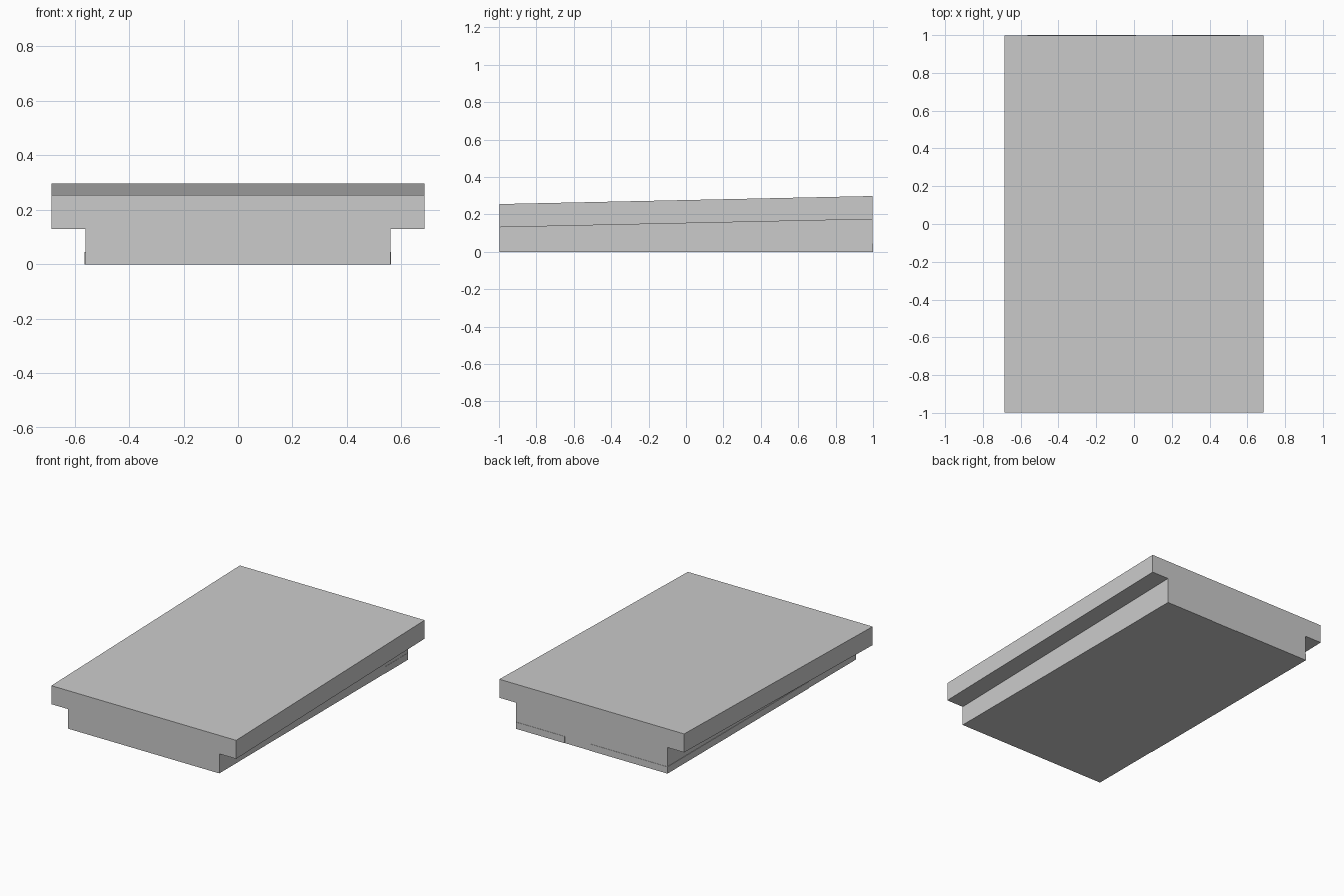
import bpy, bmesh

if "Cube" in bpy.data.objects:
    bpy.data.objects.remove(bpy.data.objects["Cube"])

WALL_X, ROOF_X = 0.56, 0.685
BACK_RISE = 0.043


def make_object(name, bm):
    bmesh.ops.recalc_face_normals(bm, faces=bm.faces)
    mesh = bpy.data.meshes.new(name)
    bm.to_mesh(mesh)
    bm.free()
    obj = bpy.data.objects.new(name, mesh)
    bpy.context.collection.objects.link(obj)
    return obj


def box(name, x0, x1, y0, y1, z0, z1):
    bm = bmesh.new()
    bmesh.ops.create_cube(bm, size=1)
    for v in bm.verts:
        v.co.x = x0 if v.co.x < 0 else x1
        v.co.y = y0 if v.co.y < 0 else y1
        v.co.z = z0 if v.co.z < 0 else z1
    return make_object(name, bm)


# Building body: T-shaped section swept to the back, roof and eaves rising
half = [(WALL_X, 0), (WALL_X, 0.131), (ROOF_X, 0.131), (ROOF_X, 0.255)]
profile = half + [(-x, z) for x, z in reversed(half)]
bm = bmesh.new()
front = bm.faces.new([bm.verts.new((x, -0.998, z)) for x, z in profile])
swept = bmesh.ops.extrude_face_region(bm, geom=[front], use_keep_orig=True)
for v in swept["geom"]:
    if isinstance(v, bmesh.types.BMVert):
        v.co.y = 0.998
        if v.co.z > 0:
            v.co.z += BACK_RISE
make_object("building_body", bm)

# Low plinth strips, slightly proud of the walls
H, P = 0.045, 0.003
box("plinth_back_left", -WALL_X - P, 0.01, 0.99, 1.0, 0, H)
box("plinth_back_right", 0.20, WALL_X + P / 2, 0.99, 1.0, 0, H)
box("plinth_left", -WALL_X - P, -WALL_X + 0.01, -0.5, 1.0, 0, H)
box("plinth_right", WALL_X - 0.01, WALL_X + P / 2, 0.755, 1.0, 0, H)
